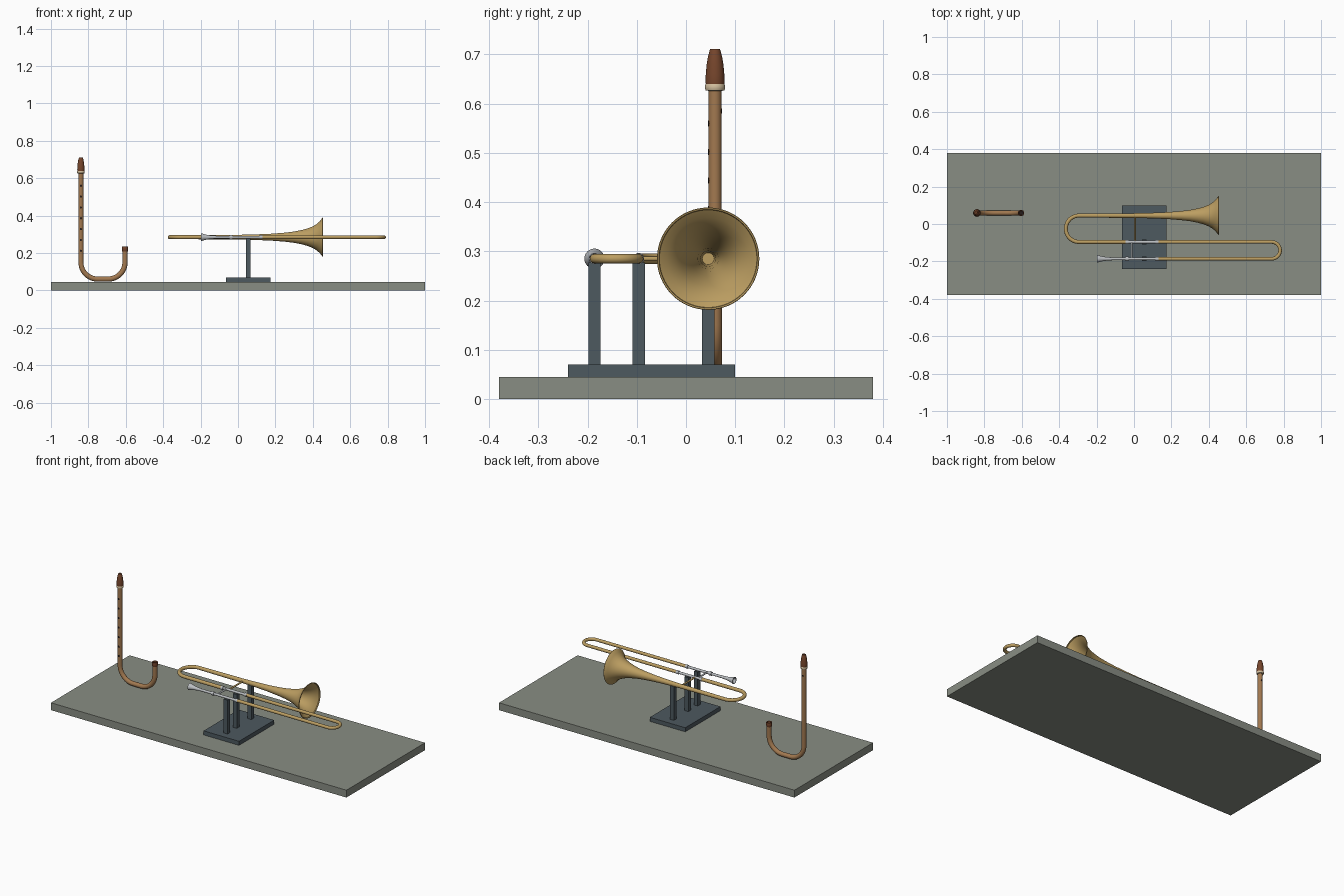
import bpy, math
from mathutils import Vector, Matrix

if "Cube" in bpy.data.objects:
    bpy.data.objects.remove(bpy.data.objects["Cube"])


def mat(name, c):
    m = bpy.data.materials.new(name)
    m.diffuse_color = (*c, 1)
    m.use_nodes = True
    m.node_tree.nodes["Principled BSDF"].inputs["Base Color"].default_value = m.diffuse_color
    return m


STONE = mat("stone", (0.25, 0.27, 0.23))
IRON = mat("iron", (0.075, 0.10, 0.115))
BRASS = mat("brass", (0.50, 0.34, 0.12))
SILVER = mat("silver", (0.5, 0.52, 0.54))
WOOD = mat("wood", (0.36, 0.19, 0.08))
DARK = mat("dark_wood", (0.18, 0.06, 0.025))
CREAM = mat("horn_ring", (0.65, 0.52, 0.34))
BLACK = mat("hole", (0.02, 0.012, 0.01))


def make(name, verts, faces, m, smooth=True):
    me = bpy.data.meshes.new(name)
    me.from_pydata(verts, [], faces)
    me.materials.append(m)
    ob = bpy.data.objects.new(name, me)
    bpy.context.collection.objects.link(ob)
    if smooth:
        bpy.context.view_layer.objects.active = ob
        bpy.ops.object.select_all(action='DESELECT')
        ob.select_set(True)
        bpy.ops.object.shade_smooth_by_angle(angle=math.radians(40))
    return ob


def box(name, lo, hi, m):
    v = [(x, y, z) for x in (lo[0], hi[0]) for y in (lo[1], hi[1]) for z in (lo[2], hi[2])]
    f = [(0, 1, 3, 2), (4, 6, 7, 5), (0, 4, 5, 1), (2, 3, 7, 6), (0, 2, 6, 4), (1, 5, 7, 3)]
    return make(name, v, f, m, False)


def sweep(name, rings, normal, m, n=32):
    """Rings are (centre, direction, radius); normal is square to every direction."""
    v, f = [], []
    normal = Vector(normal)
    for c, d, r in rings:
        u = Vector(d).cross(normal).normalized()
        for k in range(n):
            a = 2 * math.pi * k / n
            v.append(Vector(c) + r * (math.cos(a) * u - math.sin(a) * normal))
    for i in range(len(rings) - 1):
        for k in range(n):
            a, b = i * n + k, i * n + (k + 1) % n
            f.append((a, a + n, b + n, b))
    f.append(tuple(range(n)))
    f.append(tuple(reversed(range(len(v) - n, len(v)))))
    ob = make(name, v, f, m)
    import bmesh
    bm = bmesh.new()
    bm.from_mesh(ob.data)
    bmesh.ops.recalc_face_normals(bm, faces=bm.faces)
    bm.to_mesh(ob.data)
    bm.free()
    return ob


def lathe(name, prof, origin, axis, m, n=32):
    """Profile of (distance along axis, radius)."""
    ax = Vector(axis)
    nrm = Vector((0, 0, 1)) if abs(ax.z) < 0.5 else Vector((0, 1, 0))
    return sweep(name, [(Vector(origin) + ax * t, ax, r) for t, r in prof], nrm, m, n)


def rod(name, a, b, r, m, n=24):
    a, b = Vector(a), Vector(b)
    return lathe(name, [(0, r), ((b - a).length, r)], a, (b - a).normalized(), m, n)


# plinth and instrument stand
box("plinth", (-1, -0.38, 0), (1, 0.38, 0.045), STONE)
box("stand_foot", (-0.065, -0.24, 0.045), (0.175, 0.1, 0.07), IRON)
Z, YB, YU, YL = 0.285, 0.045, -0.096, -0.186
for nm, y in (("bell", YB), ("upper", YU), ("lower", YL)):
    box("stand_post_" + nm, (0.042, y - 0.0125, 0.07), (0.068, y + 0.0125, 0.277), IRON)

# flared bell, outer skin then lip then inner skin
outer = [(-0.29, .0105), (0, .0125), (.1, .015), (.18, .0185), (.25, .024), (.3, .030),
         (.34, .038), (.37, .046), (.40, .058), (.42, .070), (.438, .086), (.45, .102)]
lip = [(.453, .104), (.455, .103), (.454, .100)]
inner = [(x - 0.001, r - 0.003) for x, r in reversed(outer[2:])]
lathe("bell", outer + lip + inner, (0, YB, Z), (1, 0, 0), BRASS, 64)


def bow(name, cx, y0, y1, side, r, m, x0, x1):
    """U-bend joining straight tubes that start at x0 (y0) and end at x1 (y1)."""
    cy, R = (y0 + y1) / 2, abs(y0 - y1) / 2
    s = 1 if y0 > y1 else -1
    rings = [((x0, y0, Z), (side, 0, 0), r)]
    for i in range(25):
        a = math.pi * i / 24
        rings.append(((cx + side * R * math.sin(a), cy + s * R * math.cos(a), Z),
                      (side * math.cos(a), -s * math.sin(a), 0), r))
    rings.append(((x1, y1, Z), (-side, 0, 0), r))
    sweep(name, rings, (0, 0, 1), m)


bow("tuning_bow", -0.294, YB, YU, -1, 0.0105, BRASS, -0.22, -0.04)
bow("slide_bow", 0.736, YU, YL, 1, 0.0095, BRASS, 0.12, 0.12)

# inner slide tubes, sleeves and braces
rod("inner_slide_upper", (-0.06, YU, Z), (0.14, YU, Z), 0.0075, SILVER)
rod("inner_slide_lower", (-0.14, YL, Z), (0.14, YL, Z), 0.0075, SILVER)
for nm, y in (("upper", YU), ("lower", YL)):
    rod("slide_sleeve_" + nm, (0.115, y, Z), (0.13, y, Z), 0.0108, SILVER)
    rod("slide_collar_" + nm, (-0.045, y, Z), (-0.03, y, Z), 0.0115, SILVER)
rod("bell_brace", (0.005, YB, Z), (0.005, YU, Z), 0.005, BRASS)
rod("slide_brace", (-0.012, YU, Z), (-0.012, YL, Z), 0.005, SILVER)

# cup mouthpiece with hollow cup
lathe("mouthpiece", [(0.08, .008), (.055, .009), (.035, .012), (.015, .0165), (.004, .0205),
                     (0, .020), (0, .016), (.008, .012), (.018, .005)],
      (-0.198, YL, Z), (1, 0, 0), SILVER)

# hooked wooden pipe
XP, XE, YP, R, ZB = -0.84, -0.604, 0.059, 0.09, 0.061
path = [((XP, YP, 0.635), (0, 0, -1))]
for cx, a0 in ((XP + R, math.pi), (XE - R, 1.5 * math.pi)):
    for i in range(13):
        a = a0 + math.pi / 2 * i / 12
        path.append(((cx + R * math.cos(a), YP, ZB + R + R * math.sin(a)),
                     (-math.sin(a), 0, math.cos(a))))
path.append(((XE, YP, 0.212), (0, 0, 1)))
n = len(path) - 1
rings = [(c, d, 0.0132 + 0.0012 * i / n) for i, (c, d) in enumerate(path)]
sweep("pipe_body", rings, (0, 1, 0), WOOD)
lathe("pipe_open_end", [(.208, .0145), (.214, .0168), (.23, .0172), (.234, .016),
                        (.234, .012), (.215, .010)], (XE, YP, 0), (0, 0, 1), DARK)
rod("pipe_bore", (XE, YP, 0.214), (XE, YP, 0.217), 0.0105, BLACK)

# wind cap and its ring
lathe("cap_ring", [(.626, .0135), (.627, .019), (.631, .0205), (.636, .0205), (.640, .019)],
      (XP, YP, 0), (0, 0, 1), CREAM)
lathe("wind_cap", [(.638, .0185), (.645, .0195), (.66, .0188), (.68, .017), (.695, .0145),
                   (.706, .0115), (.711, .010), (.711, .005), (.706, .004)],
      (XP, YP, 0), (0, 0, 1), DARK)

# finger holes in front and thumb hole behind
for i in range(7):
    z = 0.56 - 0.058 * i
    rod("finger_hole_%d" % (i + 1), (XP, YP - 0.0142, z), (XP, YP - 0.01, z), 0.006, BLACK, 16)
rod("thumb_hole", (XP, YP + 0.01, 0.585), (XP, YP + 0.0142, 0.585), 0.005, BLACK, 16)
